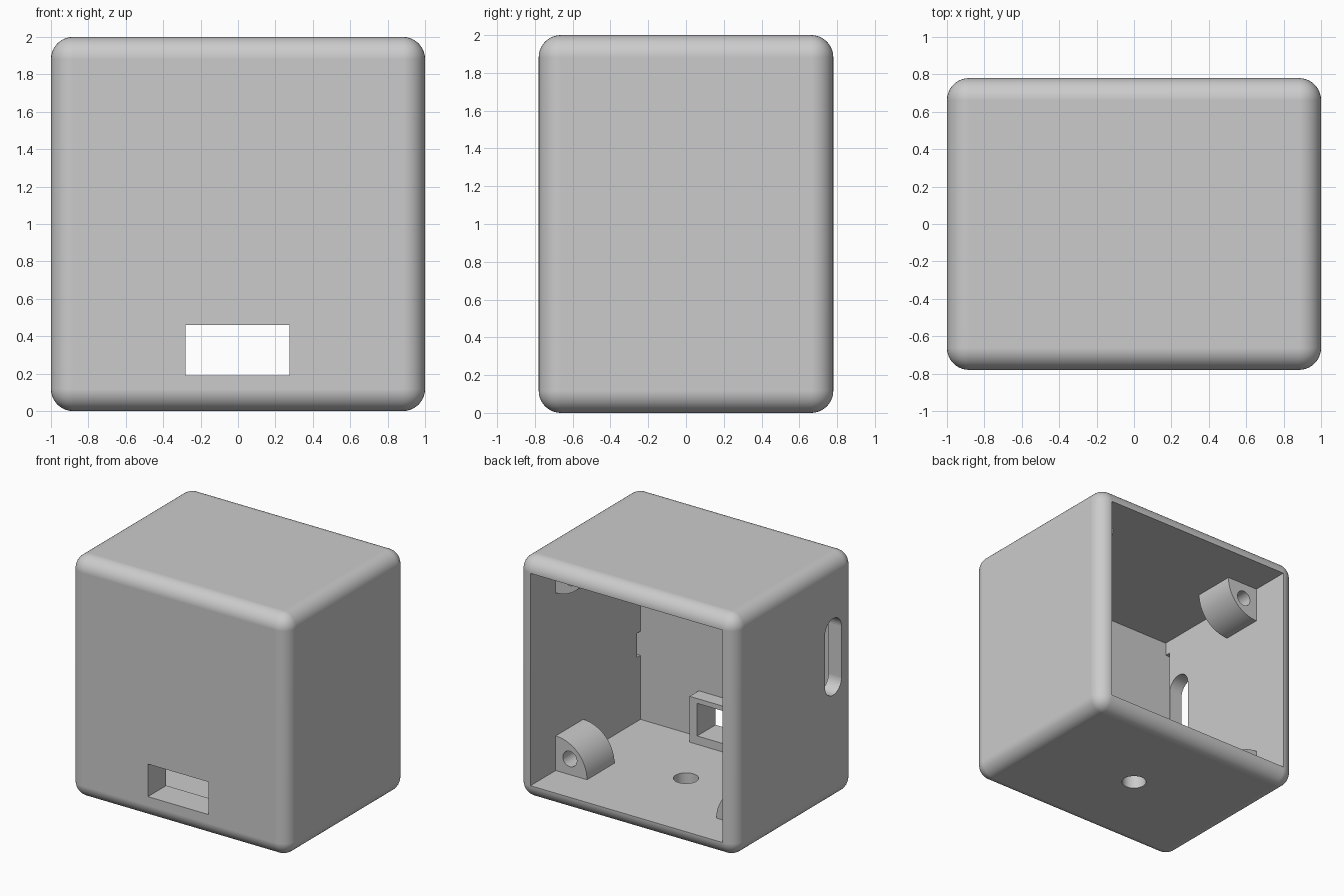
import bpy, bmesh, math
from mathutils import Vector, Matrix

if "Cube" in bpy.data.objects:
    bpy.data.objects.remove(bpy.data.objects["Cube"], do_unlink=True)

HALF = Vector((1.0, 0.78, 1.0))   # outer half size
IN = 0.88                         # inner half width and height
FRONT_IN = -0.66                  # inside of the front wall

grey = bpy.data.materials.new("plain grey plastic")
grey.use_nodes = True
colour = (0.6, 0.6, 0.6, 1)
grey.diffuse_color = colour
grey.node_tree.nodes["Principled BSDF"].inputs["Base Color"].default_value = colour


def finish(name, bm):
    bmesh.ops.recalc_face_normals(bm, faces=bm.faces)
    mesh = bpy.data.meshes.new(name)
    bm.to_mesh(mesh)
    bm.free()
    ob = bpy.data.objects.new(name, mesh)
    bpy.context.collection.objects.link(ob)
    mesh.materials.append(grey)
    return ob


def box(name, lo, hi, bevel=0):
    lo, hi = Vector(lo), Vector(hi)
    bm = bmesh.new()
    bmesh.ops.create_cube(bm, size=1)
    bmesh.ops.scale(bm, vec=hi - lo, verts=bm.verts)
    bmesh.ops.translate(bm, vec=(lo + hi) / 2, verts=bm.verts)
    if bevel:
        bmesh.ops.bevel(bm, geom=bm.edges[:], offset=bevel, segments=10,
                        profile=0.5, affect='EDGES')
    return finish(name, bm)


def prism(name, points, shift):
    """Extrude a closed outline of 3D points along shift."""
    bm = bmesh.new()
    face = bm.faces.new([bm.verts.new(p) for p in points])
    ext = bmesh.ops.extrude_face_region(bm, geom=[face])
    bmesh.ops.translate(bm, vec=shift,
                        verts=[v for v in ext["geom"] if isinstance(v, bmesh.types.BMVert)])
    return finish(name, bm)


def arc(radius, start, end, steps):
    angles = [math.radians(start + (end - start) * i / steps) for i in range(steps + 1)]
    return [(radius * math.cos(a), radius * math.sin(a)) for a in angles]


def activate(ob):
    bpy.ops.object.select_all(action='DESELECT')
    ob.select_set(True)
    bpy.context.view_layer.objects.active = ob


def cut(ob, *cutters):
    activate(ob)
    for c in cutters:
        mod = ob.modifiers.new("cut", 'BOOLEAN')
        mod.operation, mod.solver, mod.object = 'DIFFERENCE', 'EXACT', c
        bpy.ops.object.modifier_apply(modifier=mod.name)


def smooth(ob):
    activate(ob)
    bpy.ops.object.shade_smooth_by_angle(angle=math.radians(30))
    ob.modifiers.new("even shading", 'WEIGHTED_NORMAL').keep_sharp = True


# Cutters: cavity open at the back, port window, side slot, floor hole
cavity = box("cavity_cutter", (-IN, FRONT_IN, 1 - IN), (IN, 1, 1 + IN))
window = box("window_cutter", (-0.28, -1, 0.19), (0.275, -0.5, 0.46))
slot_outline = [(-1.1, -0.5 + y, 1.41 + z) for y, z in arc(0.11, 0, 180, 16)]
slot_outline += [(-1.1, -0.5 + y, 0.995 + z) for y, z in arc(0.11, 180, 360, 16)]
slot = prism("slot_cutter", slot_outline, (0.3, 0, 0))
floor_hole = prism("floor_hole_cutter",
                   [(x, y, -0.1) for x, y in arc(0.095, 0, 350, 35)], (0, 0, 0.3))

# Board grooves in the side walls, beside the front wall
grooves = [box("groove_cutter", (x0, FRONT_IN, z0), (x1, FRONT_IN + 0.045, z1))
           for x0, x1, z0, z1 in ((-0.925, -0.8, 0.65, 1.77),
                                  (0.8, 0.925, 0.65, 0.85),
                                  (0.8, 0.925, 1.57, 1.77))]

# Rounded shell
shell = box("shell", Vector((0, 0, 1)) - HALF, Vector((0, 0, 1)) + HALF, 0.118)
cut(shell, cavity, window, slot, floor_hole, *grooves)
smooth(shell)

# Frame behind the port window
frame = box("window_frame", (-0.345, FRONT_IN - 0.02, 0.1), (0.345, -0.54, 0.5))
cut(frame, window)

# Quarter-round screw bosses in the four corners
cutters = [cavity, window, slot, floor_hole, *grooves]
for sx, side in ((1, "left"), (-1, "right")):
    for sz, level in ((1, "upper"), (-1, "lower")):
        def corner(a, b, y):
            return (sx * (IN - a), y, 1 + sz * (IN - b))
        outline = [(-0.02, -0.02), (0.287, -0.02)] + arc(0.287, 0, 90, 16) + [(-0.02, 0.287)]
        boss = prism(f"{level}_{side}_screw_boss",
                     [corner(a, b, 0.09) for a, b in outline], (0, 0.36, 0))
        hole = prism("screw_hole_cutter",
                     [corner(0.13 + a, 0.13 + b, 0.16) for a, b in arc(0.064, 0, 345, 23)],
                     (0, 0.4, 0))
        cut(boss, hole)
        smooth(boss)
        cutters.append(hole)

for c in cutters:
    bpy.data.objects.remove(c, do_unlink=True)
